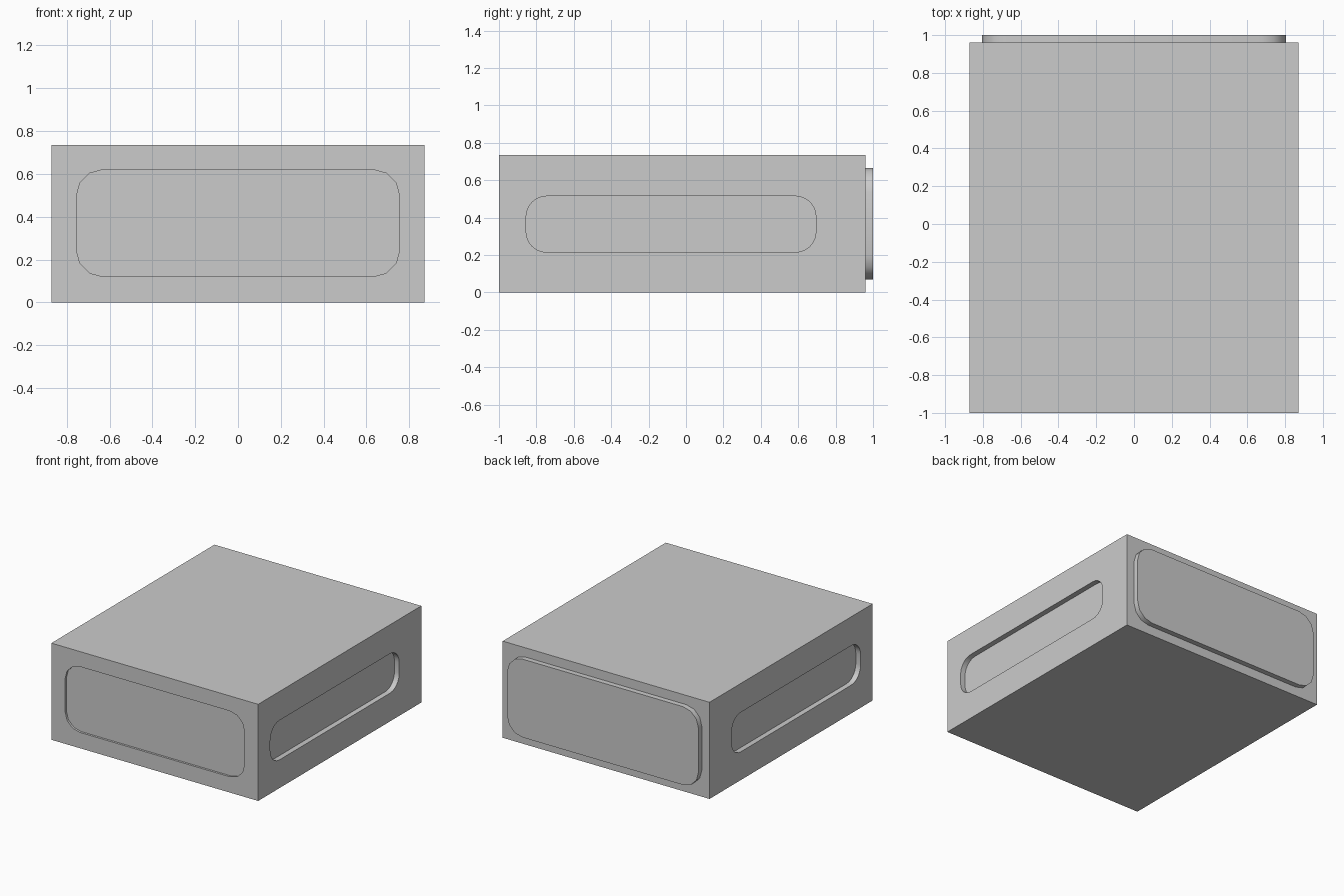
import bpy, bmesh, math
from mathutils import Vector

if "Cube" in bpy.data.objects:
    bpy.data.objects.remove(bpy.data.objects["Cube"])

HALF_W, FRONT, BACK, TOP = 0.87, -1.0, 0.96, 0.735


def finish(obj, angle=40):
    bpy.ops.object.select_all(action='DESELECT')
    bpy.context.view_layer.objects.active = obj
    obj.select_set(True)
    bpy.ops.object.shade_smooth_by_angle(angle=math.radians(angle))


def rounded_slab(name, place, u0, u1, v0, v1, d0, d1, radius, segments):
    """Rounded rectangle in (u, v), extruded from depth d0 to d1; place maps (u, v, d) to x, y, z."""
    corners = [(u1 - radius, v1 - radius), (u0 + radius, v1 - radius),
               (u0 + radius, v0 + radius), (u1 - radius, v0 + radius)]
    bm = bmesh.new()
    loop = []
    for i, (cu, cv) in enumerate(corners):
        for s in range(segments + 1):
            a = math.pi / 2 * (i + s / segments)
            loop.append(bm.verts.new(place(cu + radius * math.cos(a),
                                           cv + radius * math.sin(a), d0)))
    face = bm.faces.new(loop)
    ext = bmesh.ops.extrude_face_region(bm, geom=[face], use_keep_orig=True)
    shift = Vector(place(0, 0, d1)) - Vector(place(0, 0, d0))
    bmesh.ops.translate(bm, vec=shift,
                        verts=[g for g in ext['geom'] if isinstance(g, bmesh.types.BMVert)])
    bmesh.ops.recalc_face_normals(bm, faces=bm.faces)
    mesh = bpy.data.meshes.new(name)
    bm.to_mesh(mesh)
    bm.free()
    obj = bpy.data.objects.new(name, mesh)
    bpy.context.collection.objects.link(obj)
    return obj


def along_y(u, v, d):
    return (u, d, v)


def along_x(u, v, d):
    return (d, u, v)


# Main box
bpy.ops.mesh.primitive_cube_add(size=1, location=(0, (FRONT + BACK) / 2, TOP / 2))
body = bpy.context.object
body.name = "box_body"
body.scale = (2 * HALF_W, BACK - FRONT, TOP)
bpy.ops.object.transform_apply(location=True, scale=True)

# Recesses: shallow front panel and a long grip on each side
cutters = [rounded_slab("front_recess_cutter", along_y, -0.755, 0.755, 0.12, 0.62,
                        FRONT - 0.1, FRONT + 0.016, 0.125, 3)]
for side in (-1, 1):
    cutters.append(rounded_slab("side_recess_cutter", along_x, -0.855, 0.695, 0.215, 0.515,
                                side * (HALF_W + 0.1), side * (HALF_W - 0.04), 0.11, 6))

bpy.context.view_layer.objects.active = body
for cutter in cutters:
    cutter.hide_render = True
    mod = body.modifiers.new("recess", 'BOOLEAN')
    mod.operation = 'DIFFERENCE'
    mod.solver = 'EXACT'
    mod.object = cutter
    bpy.ops.object.modifier_apply(modifier=mod.name)
    bpy.data.objects.remove(cutter)
finish(body)

# Raised plate on the back
plate = rounded_slab("back_plate", along_y, -0.805, 0.805, 0.07, 0.665,
                     BACK - 0.01, 1.0, 0.13, 3)
finish(plate)
